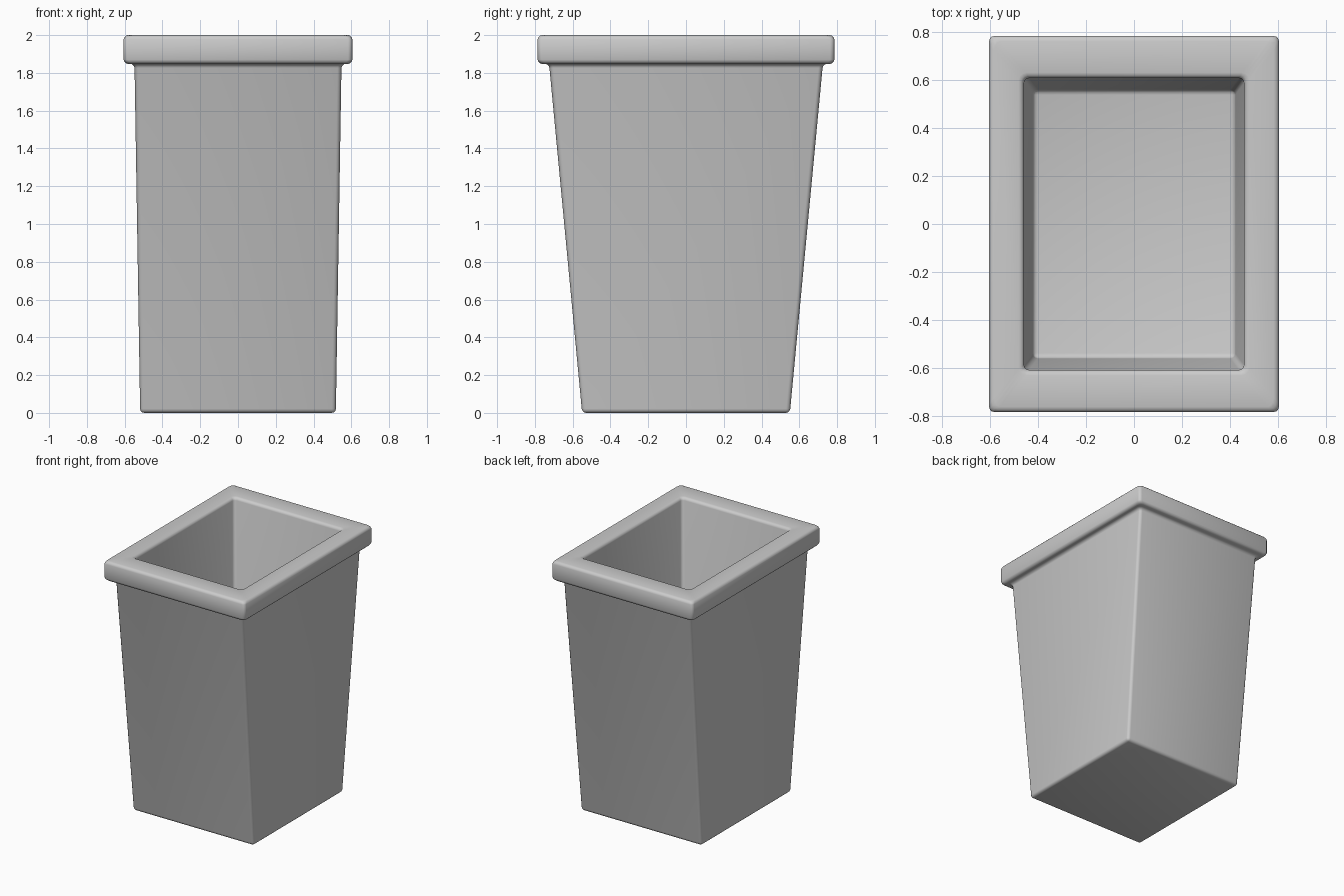
import bpy, bmesh

if "Cube" in bpy.data.objects:
    bpy.data.objects.remove(bpy.data.objects["Cube"])

# Rectangular sections (half x, half y, z): outside upwards, over the rim, down inside
SECTIONS = [
    (0.518, 0.55, 0.0),     # base
    (0.548, 0.725, 1.848),  # top of tapered wall
    (0.605, 0.785, 1.848),  # rim underside
    (0.605, 0.785, 2.0),    # rim top
    (0.46, 0.61, 2.0),      # opening
    (0.423, 0.561, 0.25),   # inner floor
]

bm = bmesh.new()
rings = [[bm.verts.new((sx * x, sy * y, z))
          for sx, sy in ((-1, -1), (1, -1), (1, 1), (-1, 1))]
         for x, y, z in SECTIONS]
for a, b in zip(rings, rings[1:]):
    for i in range(4):
        j = (i + 1) % 4
        bm.faces.new((a[i], a[j], b[j], b[i]))
bm.faces.new(rings[0][::-1])
bm.faces.new(rings[-1])
bmesh.ops.recalc_face_normals(bm, faces=bm.faces)

# Soft edges all round, including the fillet below the rim
bmesh.ops.bevel(bm, geom=bm.edges[:], offset=0.022, offset_type='OFFSET',
                segments=3, profile=0.5, affect='EDGES', clamp_overlap=True)

mesh = bpy.data.meshes.new("open_bin")
bm.to_mesh(mesh)
bm.free()
bin_obj = bpy.data.objects.new("open_bin", mesh)
bpy.context.collection.objects.link(bin_obj)
bpy.context.view_layer.objects.active = bin_obj
bin_obj.select_set(True)
bpy.ops.object.shade_smooth_by_angle()
